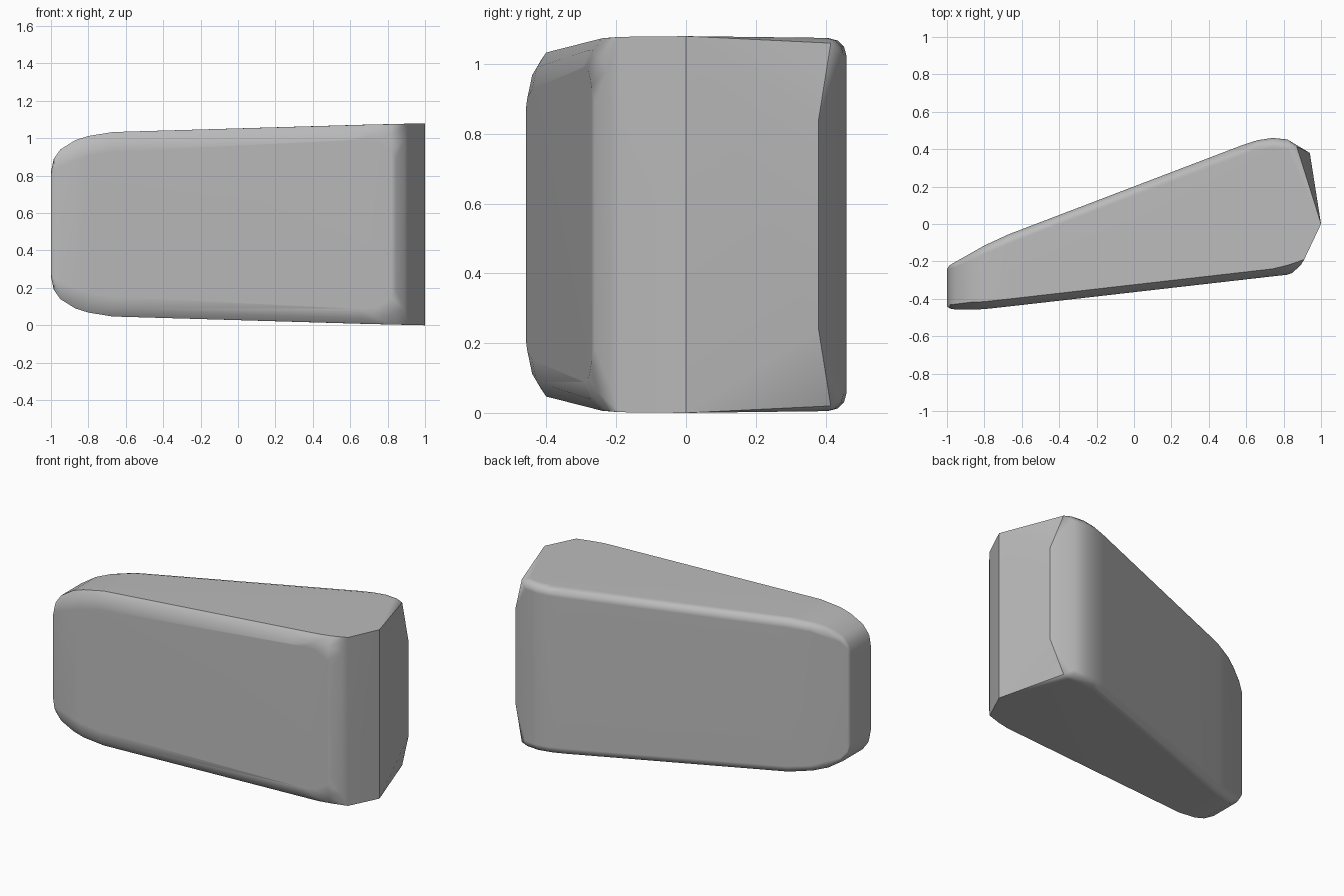
import bpy, bmesh
from math import sin, cos, pi

cube = bpy.data.objects.get("Cube")
if cube:
    bpy.data.objects.remove(cube, do_unlink=True)

MID = 0.54  # height of the horizontal mirror plane

grey = bpy.data.materials.new("plain grey")
grey.use_nodes = True
grey.diffuse_color = (0.5, 0.5, 0.5, 1)
grey.node_tree.nodes["Principled BSDF"].inputs["Base Color"].default_value = (0.5, 0.5, 0.5, 1)


def rib(x, front, back, half, inset, drop, radius):
    """Upper half of a cross-section: front chamfer and rounded back edge."""
    pts = [(x, front, half - drop), (x, front + inset * 0.35, half - drop * 0.4),
           (x, front + inset, half)]
    for i in range(4):
        t = i * pi / 6
        pts.append((x, back - radius * (1 - cos(t)), half - radius * (1 - sin(t))))
    return pts


# Ribs from the narrow end to the wide end
ribs = [
    (-1.0, -0.44, -0.24, 0.28, 0.01, 0.02, 0.01),
    (-0.985, -0.452, -0.22, 0.35, 0.02, 0.06, 0.02),
    (-0.95, -0.458, -0.20, 0.40, 0.03, 0.09, 0.03),
    (-0.87, -0.458, -0.155, 0.45, 0.04, 0.11, 0.04),
    (-0.8, -0.455, -0.115, 0.472, 0.04, 0.11, 0.045),
    (-0.67, -0.441, -0.055, 0.493, 0.04, 0.105, 0.05),
    (0.58, -0.298, 0.422, 0.53, 0.04, 0.08, 0.05),
    (0.66, -0.289, 0.448, 0.532, 0.04, 0.08, 0.05),
    (0.74, -0.28, 0.46, 0.534, 0.04, 0.09, 0.05),
    (0.82, -0.271, 0.452, 0.535, 0.05, 0.14, 0.05),
]
points = [p for r in ribs for p in rib(*r)]

# Faceted wide end: rounded front corner, full-height ridge, cut rear corner
points += [(0.845, -0.262, 0.35), (0.89, -0.222, 0.45), (0.91, -0.19, 0.538),
           (1.0, 0.0, 0.54), (0.94, 0.38, 0.30), (0.87, 0.415, 0.52)]

# Mirror top to bottom and skin everything
bm = bmesh.new()
for x, y, h in points:
    for side in (1, -1):
        bm.verts.new((x, y, MID + side * h))
hull = bmesh.ops.convex_hull(bm, input=bm.verts[:])
spare = {v for v in hull["geom_interior"] + hull["geom_unused"]
         if isinstance(v, bmesh.types.BMVert)}
bmesh.ops.delete(bm, geom=list(spare), context="VERTS")
bmesh.ops.dissolve_limit(bm, angle_limit=0.02, verts=bm.verts[:], edges=bm.edges[:])
bmesh.ops.recalc_face_normals(bm, faces=bm.faces[:])
mesh = bpy.data.meshes.new("wedge_block")
bm.to_mesh(mesh)
bm.free()
mesh.materials.append(grey)

block = bpy.data.objects.new("wedge_block", mesh)
bpy.context.collection.objects.link(block)
bpy.ops.object.select_all(action="DESELECT")
block.select_set(True)
bpy.context.view_layer.objects.active = block
bpy.ops.object.shade_smooth_by_angle(angle=0.55)

# Keep the broad sides flat and blend only the narrow edge bands
flat = block.modifiers.new("flat_sides", "WEIGHTED_NORMAL")
flat.keep_sharp = True
